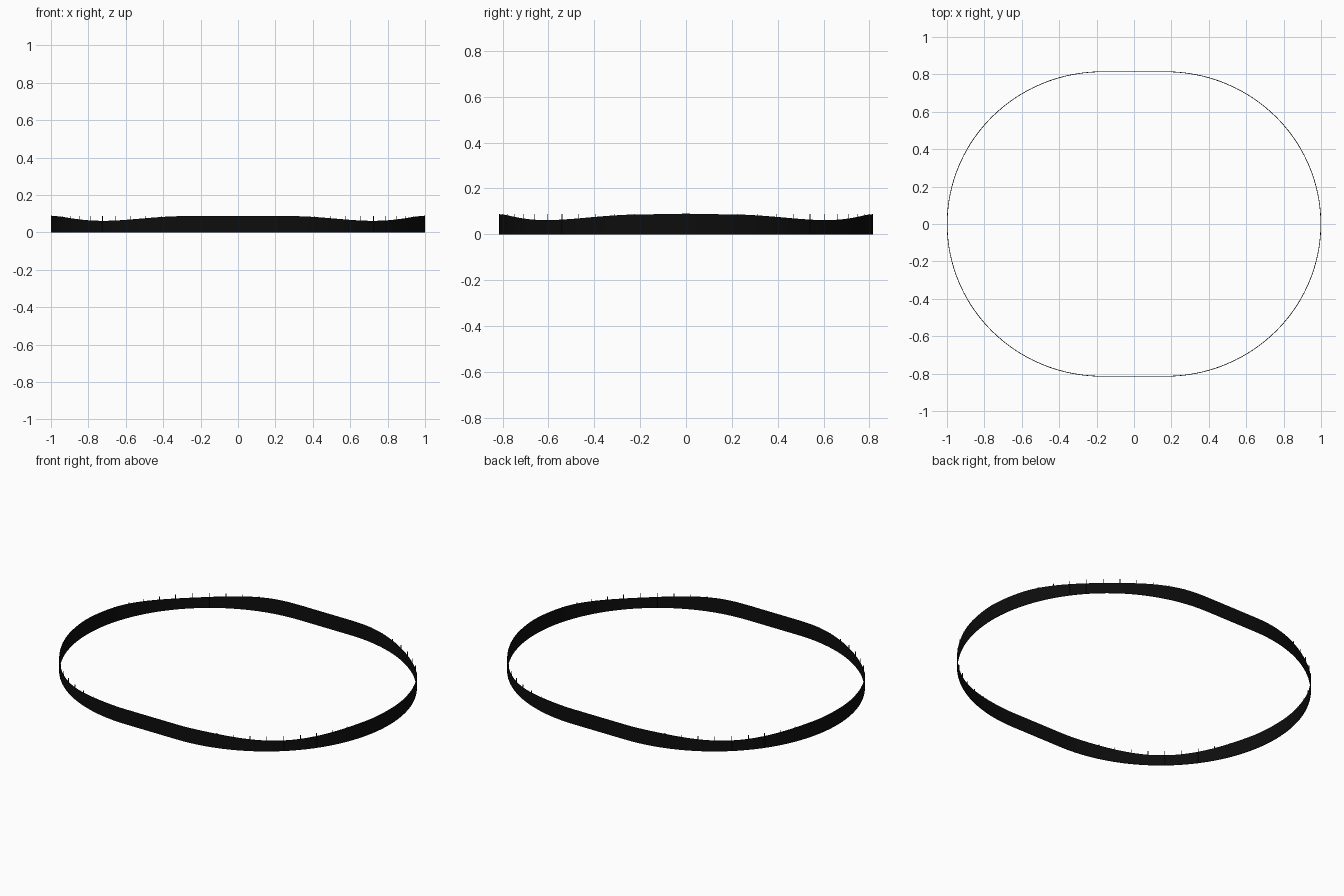
import bpy, bmesh, math
from mathutils import Vector

if "Cube" in bpy.data.objects:
    bpy.data.objects.remove(bpy.data.objects["Cube"])

FLAT, RX, RY = 0.17, 0.829, 0.814   # straight half length and corner radii
THICK = 0.0035

black = bpy.data.materials.new("black")
black.diffuse_color = (0.004, 0.004, 0.004, 1)
black.use_nodes = True
black.node_tree.nodes["Principled BSDF"].inputs["Base Color"].default_value = black.diffuse_color


def height(t):
    """Top edge height: full at the four sides, dipping at the diagonals."""
    if t < 0.21:
        return 0.087 + 0.003 * (1 - t / 0.21)
    if t > 1.45:
        return 0.0875
    span = 0.636 if t < 0.846 else 0.604
    f = abs(t - 0.846) / span
    return 0.062 + 0.0253 * (1 - math.cos(math.pi * min(f, 1))) / 2


def quarter():
    """One quadrant as (x, y, top height), from the right side to the back."""
    pts = []
    for i in range(41):
        t = math.pi / 2 * i / 40
        pts.append(Vector((FLAT + RX * math.cos(t), RY * math.sin(t), height(t))))
    return pts


def full_ring():
    q = quarter()
    second = [Vector((-p.x, p.y, p.z)) for p in reversed(q)]
    half = q + second[:-1]
    return half + [Vector((-p.x, -p.y, p.z)) for p in half]


def finish(bm, name, smooth=False):
    bmesh.ops.recalc_face_normals(bm, faces=bm.faces)
    mesh = bpy.data.meshes.new(name)
    bm.to_mesh(mesh)
    bm.free()
    obj = bpy.data.objects.new(name, mesh)
    bpy.context.collection.objects.link(obj)
    mesh.materials.append(black)
    if smooth:
        bpy.context.view_layer.objects.active = obj
        obj.select_set(True)
        bpy.ops.object.shade_smooth_by_angle()
        obj.select_set(False)
    return obj


ring = full_ring()
n = len(ring)

# Thin closed wall with the wavy top edge
bm = bmesh.new()
loops = []
for i, p in enumerate(ring):
    tangent = (ring[(i + 1) % n] - ring[i - 1]).to_2d().normalized()
    out = Vector((tangent.y, -tangent.x)) * THICK / 2
    loops.append([bm.verts.new((p.x + s * out.x, p.y + s * out.y, z))
                  for s, z in ((1, 0), (1, p.z), (-1, p.z), (-1, 0))])
for i in range(n):
    a, b = loops[i], loops[(i + 1) % n]
    for k in range(4):
        bm.faces.new((a[k], b[k], b[(k + 1) % 4], a[(k + 1) % 4]))
finish(bm, "curved_wall", True)

# Slim posts evenly spaced along the wall, rising above the dips
bm = bmesh.new()
POSTS = 64
lengths = [(ring[(i + 1) % n] - ring[i]).to_2d().length for i in range(n)]
step = sum(lengths) / POSTS
walked, target = 0.0, step / 2
for i in range(n):
    a, b = ring[i], ring[(i + 1) % n]
    while target <= walked + lengths[i] and target < step * POSTS:
        p = a.lerp(b, (target - walked) / lengths[i])
        made = bmesh.ops.create_cube(bm, size=1)["verts"]
        bmesh.ops.scale(bm, verts=made, vec=(0.003, 0.003, 0.088))
        bmesh.ops.translate(bm, verts=made, vec=(p.x, p.y, 0.044))
        target += step
    walked += lengths[i]
finish(bm, "posts")
